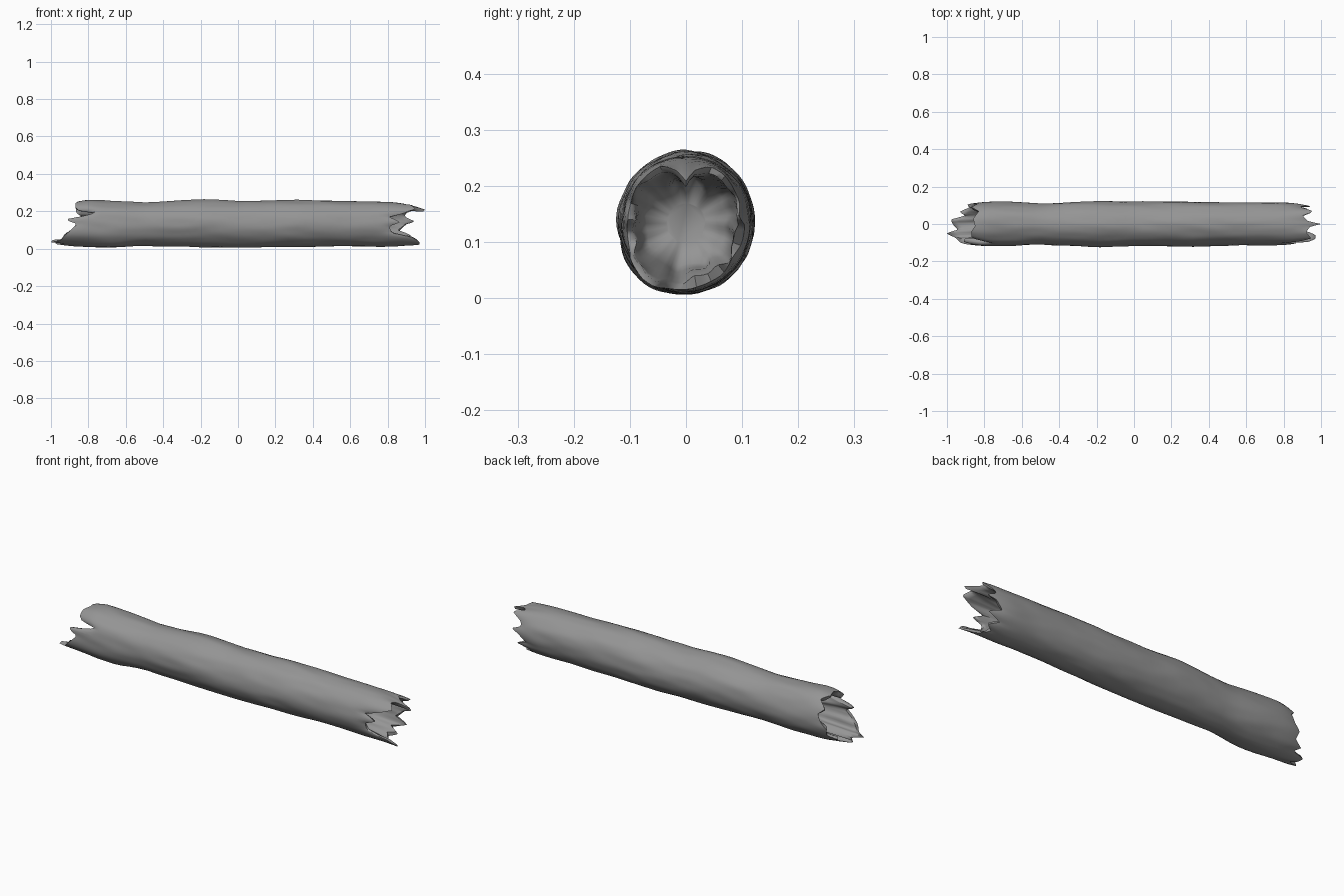
import bpy, bmesh, math
from mathutils import Vector, noise

if "Cube" in bpy.data.objects:
    bpy.data.objects.remove(bpy.data.objects["Cube"])

SEG = 72
# broken edge: (angle in degrees from +y towards +z, |x| of edge, radius factor)
RIGHT = [(0, .90, .92), (8, .95, .85), (22, .89, .9), (34, .90, .92), (52, .96, .96), (66, .90, .94),
         (80, .93, .84), (90, 1.0, .66), (100, .94, .82), (114, .92, .95), (134, .95, .96),
         (150, .88, .93), (160, .81, .92), (174, .87, .9), (186, .81, .92), (204, .82, .95),
         (214, .93, 1.0), (228, .97, 1.06), (242, .97, 1.06), (252, .90, .98), (280, .86, .93),
         (294, .90, .93), (310, .85, .92), (326, .93, .88), (340, .86, .9), (360, .90, .92)]
LEFT = [(0, .86, .92), (20, .84, .95), (36, .87, .93), (55, .83, .97), (75, .86, .92),
        (95, .85, .95), (112, .87, .95), (130, .87, .9), (142, .85, .85), (150, .77, .9),
        (158, .80, .88), (164, .91, .8), (172, .91, .82), (182, .86, .92), (212, .93, .97),
        (228, .95, .98), (240, 1.0, .92), (252, .94, .9), (270, .97, .88), (284, .98, .86),
        (296, .90, .9), (310, .93, .88), (325, .88, .92), (345, .89, .9), (360, .86, .92)]
# trunk: (x, radius, centre height)
TRUNK = [(-1, .115, .130), (-.8, .121, .138), (-.65, .118, .132), (-.5, .110, .132), (-.2, .122, .137),
         (0, .118, .131), (.3, .119, .134), (.65, .115, .134), (.85, .115, .131), (1, .113, .130)]


def lerp_table(table, v):
    for p, q in zip(table, table[1:]):
        if v <= q[0]:
            f = max(0, (v - p[0]) / (q[0] - p[0]))
            return [p[k] + (q[k] - p[k]) * f for k in (1, 2)]
    return table[-1][1:]


def point(x, a, scale):
    r, cz = lerp_table(TRUNK, x)
    c, s = math.cos(a), math.sin(a)
    # bark waves plus a knot near the left end
    r *= 1 + .03 * noise.noise(Vector((x * 3, c * 1.5, s * 1.5)))
    r *= 1 + .025 * noise.noise(Vector((x * 8, c * 3 + 9, s * 3)))
    knot = math.exp(-((x + .72) / .12) ** 2) * max(0, math.cos(a - math.radians(235))) ** 6
    r *= (1 + .08 * knot) * scale
    return Vector((x, r * c, max(.001, cz + 1.05 * r * s)))


def ring(bm, fn):
    return [bm.verts.new(fn(math.tau * i / SEG)) for i in range(SEG)]


def end_rings(bm, side, table):
    """Rings from the outer trunk over the splintered rim to the hollow floor."""
    base, floor = side * .72, side * .70

    def outer(f):
        def fn(a):
            x, r = lerp_table(table, math.degrees(a))
            return point(base + (side * x - base) * f, a, 1 + (r - 1) * f ** 3)
        return fn

    def inner(f, target):
        def fn(a):
            x, r = lerp_table(table, math.degrees(a))
            r = (r - .1) * f * f + target * (1 - f * f)
            r *= 1 + .2 * noise.noise(Vector((math.cos(a) * 3, math.sin(a) * 3, side * 5 + f)))
            return point(floor + (side * x - floor) * f, a, r)
        return fn

    rows = [ring(bm, outer(f)) for f in (.2, .4, .6, .8, .93, 1)]
    rows += [ring(bm, inner(f, w)) for f, w in ((.97, .8), (.85, .74), (.6, .72), (.3, .68), (.1, .6))]

    # floor drawn in to a centre fan
    rows.append(ring(bm, lambda a: point(floor, a, .3)))
    return rows


# hollow log with broken ends
bm = bmesh.new()
trunk = [ring(bm, lambda a, x=-.72 + 1.44 * k / 32: point(x, a, 1)) for k in range(33)]
rows = end_rings(bm, -1, LEFT)[::-1] + trunk[:] + end_rings(bm, 1, RIGHT)
for p, q in zip(rows, rows[1:]):
    for i in range(SEG):
        j = (i + 1) % SEG
        bm.faces.new((p[i], p[j], q[j], q[i]))
bm.faces.new(rows[0])
bm.faces.new(rows[-1])
bmesh.ops.recalc_face_normals(bm, faces=bm.faces)
mesh = bpy.data.meshes.new("hollow_log")
bm.to_mesh(mesh)
bm.free()
log = bpy.data.objects.new("hollow_log", mesh)
bpy.context.collection.objects.link(log)
bark = bpy.data.materials.new("dark_bark")
bark.diffuse_color = (.3, .3, .3, 1)
bark.use_nodes = True
bark.node_tree.nodes["Principled BSDF"].inputs["Base Color"].default_value = bark.diffuse_color
mesh.materials.append(bark)
bpy.context.view_layer.objects.active = log
log.select_set(True)
bpy.ops.object.shade_smooth_by_angle(angle=math.radians(60))
